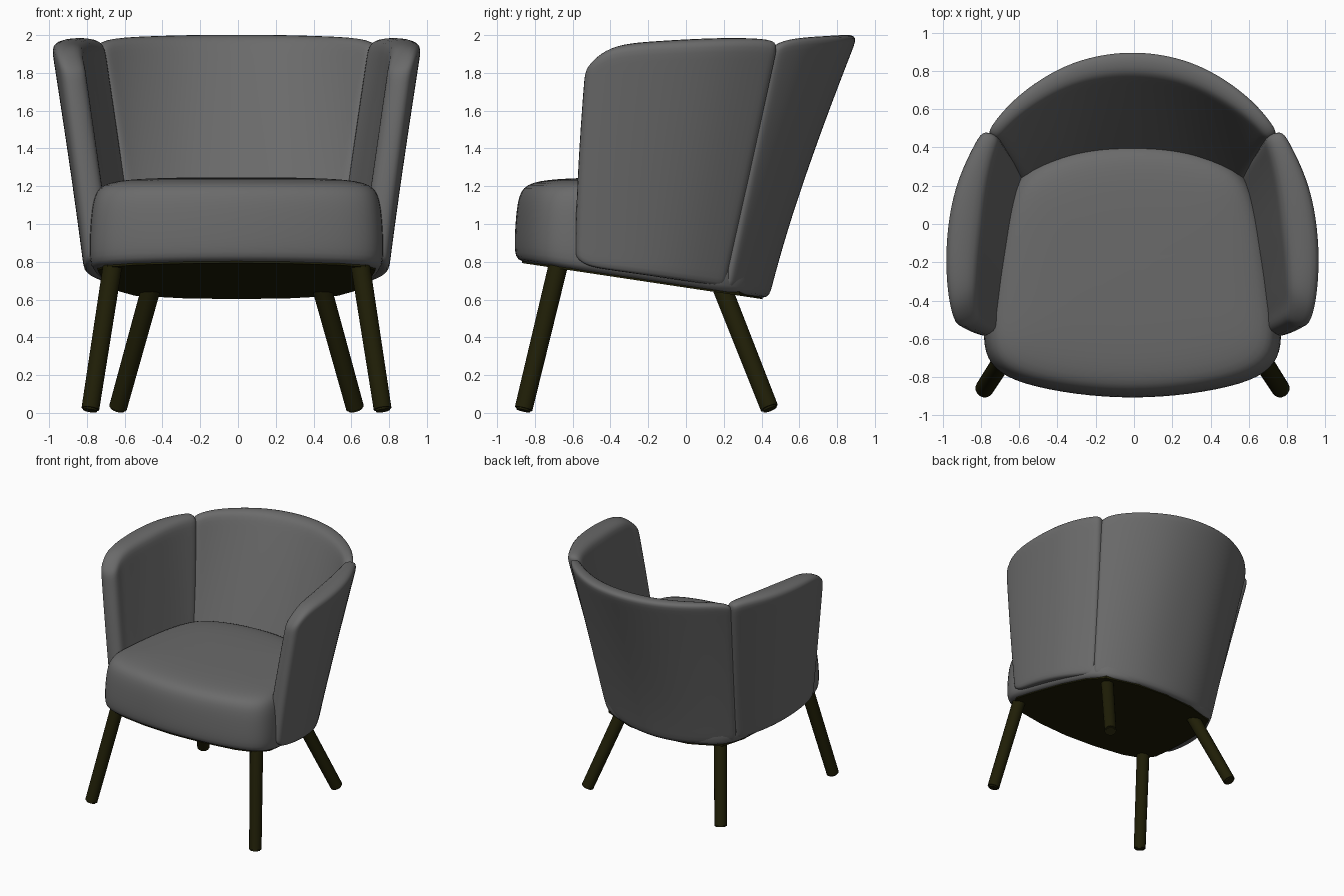
import bpy, bmesh
from mathutils import Vector

cube = bpy.data.objects.get("Cube")
if cube:
    bpy.data.objects.remove(cube, do_unlink=True)

CX = -0.008  # middle of the chair


def material(name, rgb):
    m = bpy.data.materials.new(name)
    m.use_nodes = True
    m.diffuse_color = (*rgb, 1)
    m.node_tree.nodes["Principled BSDF"].inputs["Base Color"].default_value = (*rgb, 1)
    return m


FABRIC = material("grey fabric", (0.145, 0.145, 0.145))
WOOD = material("dark wood", (0.014, 0.013, 0.002))


def table(xs, ys, x):
    """Piecewise linear lookup."""
    for i in range(len(xs) - 1):
        if x <= xs[i + 1]:
            f = (x - xs[i]) / (xs[i + 1] - xs[i])
            return ys[i] + f * (ys[i + 1] - ys[i])
    return ys[-1]


def finish(name, bm, mat, subdiv=0, angle=None):
    bmesh.ops.recalc_face_normals(bm, faces=bm.faces)
    me = bpy.data.meshes.new(name)
    bm.to_mesh(me)
    bm.free()
    me.materials.append(mat)
    ob = bpy.data.objects.new(name, me)
    bpy.context.collection.objects.link(ob)
    ob.location.x = CX
    if subdiv:
        mod = ob.modifiers.new("rounding", 'SUBSURF')
        mod.levels = mod.render_levels = subdiv
    if angle:
        bpy.ops.object.select_all(action='DESELECT')
        ob.select_set(True)
        bpy.context.view_layer.objects.active = ob
        bpy.ops.object.shade_smooth_by_angle(angle=angle)
    else:
        me.shade_smooth()


def padded_panel(name, outer, thick, us, vs, lift, sign=1):
    """Cushioned shell: outer(u, v) offset inwards by thick(u, v)."""
    bm = bmesh.new()
    out, inn = [], []
    for u in us:
        ro, ri = [], []
        for v in vs:
            p = outer(u, v)
            t = outer(u + 0.02, v) - outer(u - 0.02, v)
            n = Vector((-t.y, t.x, 0)).normalized()
            q = p + n * thick(u, v)
            q.z += lift * (1 - v) ** 4
            for r, c in ((ro, p), (ri, q)):
                r.append(bm.verts.new((c.x * sign, c.y, c.z)))
        out.append(ro)
        inn.append(ri)
    nu, nv = len(us), len(vs)
    for g in (out, inn):
        for i in range(nu - 1):
            for j in range(nv - 1):
                bm.faces.new((g[i][j], g[i + 1][j], g[i + 1][j + 1], g[i][j + 1]))
    for i in range(nu - 1):
        for j in (0, nv - 1):
            bm.faces.new((out[i][j], out[i + 1][j], inn[i + 1][j], inn[i][j]))
    for j in range(nv - 1):
        for i in (0, nu - 1):
            bm.faces.new((out[i][j], out[i][j + 1], inn[i][j + 1], inn[i][j]))
    finish(name, bm, FABRIC, 2)


# Side panels: u runs front to back, v bottom to top
U = [0, .1, .3, .5, .7, .85, 1]
TOP_X = [.935, .968, .987, .978, .94, .88, .785]
LOW_X = [.775, .795, .80, .785, .74, .69, .61]


def side_outer(u, v):
    c = min(max(u, 0), 1)
    low = .765 - .115 * c + .05 * max(0, 1 - c / .08)
    top = table([0, .06, .16, .4, .7, .94, 1], [1.82, 1.91, 1.955, 1.975, 1.99, 1.99, 1.965], c)
    z = low + (top - low) * v
    k = max(0, (z - .65) / 1.3)
    front = -.597 + .06 * k ** 2
    back = .215 + .285 * k
    x = table(U, LOW_X, c) + (table(U, TOP_X, c) - table(U, LOW_X, c)) * k ** 1.1
    # step past the ends only steers the thickness direction
    return Vector((x, front + (back - front) * u, z))


for side, sign in (("left", 1), ("right", -1)):
    padded_panel(side + "_side_panel", side_outer,
                 lambda u, v: table([0, .2, .5, .75, 1], [.13, .165, .195, .17, .11], u),
                 [0, .07, .18, .35, .55, .75, .95, 1],
                 [0, .04, .25, .5, .75, .93, 1], .06, sign)

# Back panel: u runs from left (-1) to right (+1)
B = [0, .22, .45, .7, .85, 1]
TOP_PLAN = ([0, .2, .4, .6, .7, .775], [.915, .90, .835, .695, .595, .485])
LOW_PLAN = ([0, .16, .32, .48, .56, .62], [.44, .43, .395, .315, .26, .2])


def back_outer(u, v):
    a = min(abs(u), 1)
    low = .59 + .06 * a ** 2
    top = 2.005 - .025 * a ** 2 - .04 * max(0, (a - .9) / .1)
    z = low + (top - low) * v
    k = max(0, (z - .59) / 1.41)
    s = k ** (1.2 - .2 * a)
    x, y = (table(B, lo, a) * (1 - s) + table(B, hi, a) * s
            for lo, hi in zip(LOW_PLAN, TOP_PLAN))
    return Vector((-x if u > 0 else x, y, z))


half = [.16, .35, .55, .75, .92, 1]
padded_panel("back_panel", back_outer,
             lambda u, v: (.27 - .14 * v) * (1 - .45 * u * u),
             [-u for u in reversed(half)] + [0] + half,
             [0, .04, .25, .5, .75, .95, 1], .06)

# Seat cushion: rings of one plan outline
HALF = [(.3, -.897), (.58, -.842), (.735, -.765), (.79, -.64), (.775, -.45),
        (.73, -.1), (.67, .15), (.58, .32), (.3, .42)]
PLAN = [(0, -.918)] + HALF + [(0, .45)] + [(-x, y) for x, y in reversed(HALF)]


def under(y):
    return .675 - .15 * y


def ring_solid(rings):
    """rings: (scale, height function of y)."""
    bm = bmesh.new()
    loops = []
    for s, zf in rings:
        pts = [(x * s, -.2 + (y + .2) * s) for x, y in PLAN]
        loops.append([bm.verts.new((x, y, zf(y))) for x, y in pts])
    n = len(PLAN)
    for a, b in zip(loops, loops[1:]):
        for i in range(n):
            bm.faces.new((a[i], a[(i + 1) % n], b[(i + 1) % n], b[i]))
    bm.faces.new(loops[0])
    bm.faces.new(loops[-1])
    return bm


def flat(z):
    return lambda y: z


finish("seat_cushion", ring_solid([
    (.6, lambda y: under(y) + .01), (.95, lambda y: under(y) - .015),
    (1, lambda y: under(y) + .02), (.99, flat(1.0)), (.968, flat(1.16)),
    (.89, flat(1.225)), (.6, flat(1.243)), (.25, flat(1.247))]), FABRIC, 2)

# Dark cover below the seat
finish("underside_cover", ring_solid([
    (.93, lambda y: under(y) + .015), (.93, lambda y: under(y) - .012)]), WOOD, 0, 0.6)

# Splayed round legs
LEGS = {"front": ((.775, -.862, .012), (.645, -.66, .85)),
        "rear": ((.63, .445, .018), (.43, .16, .74))}
for place, (foot, head) in LEGS.items():
    for side, sign in (("left", 1), ("right", -1)):
        a, b = (Vector((p[0] * sign, p[1], p[2])) for p in (foot, head))
        bm = bmesh.new()
        bmesh.ops.create_cone(bm, cap_ends=True, segments=16, radius1=.048,
                              radius2=.052, depth=(b - a).length)
        rim = [e for e in bm.edges if all(v.co.z < 0 for v in e.verts)]
        bmesh.ops.bevel(bm, geom=rim, offset=.01, segments=2, affect='EDGES')
        turn = (b - a).to_track_quat('Z', 'Y').to_matrix()
        bmesh.ops.rotate(bm, verts=bm.verts, matrix=turn)
        bmesh.ops.translate(bm, verts=bm.verts, vec=(a + b) / 2)
        finish(f"{place}_{side}_leg", bm, WOOD, 0, 0.6)
